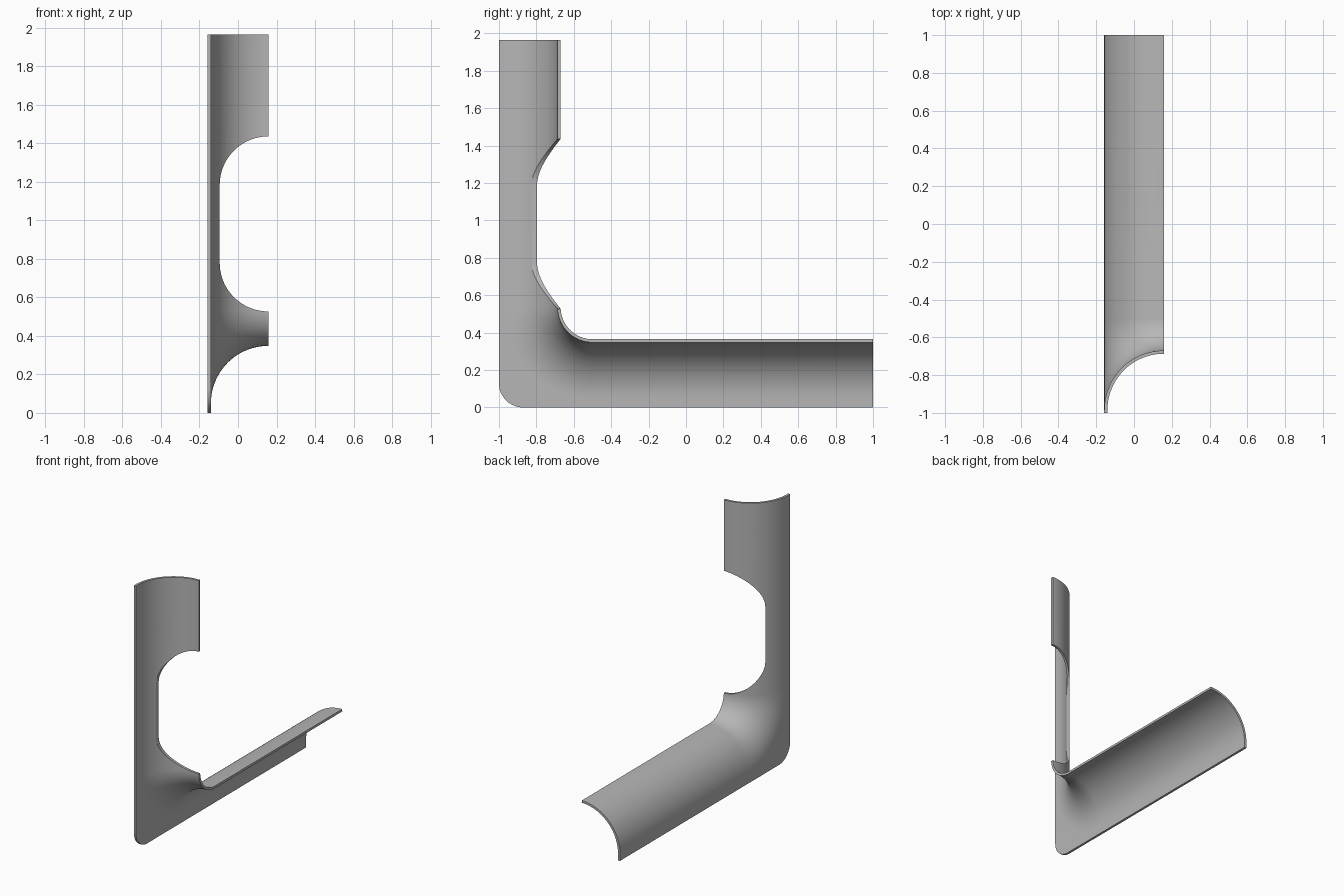
import bpy, bmesh
from math import sin, cos, pi, radians

cube = bpy.data.objects.get("Cube")
if cube:
    bpy.data.objects.remove(cube)

grey = bpy.data.materials.new("plain grey")
grey.use_nodes = True
colour = (0.47, 0.47, 0.47, 1)
grey.diffuse_color = colour
grey.node_tree.nodes["Principled BSDF"].inputs["Base Color"].default_value = colour

HALF = 0.1575            # half width in x
R = 2 * HALF             # outer radius of the quarter-round section
THICK = 0.017
BEND_Y, BEND_Z = -0.5, 0.535   # centre of the elbow
AXIS = 0.485             # elbow centre to section centre
CORNER = 0.13            # rounding of the flat heel
TOP, BACK = 1.965, 1.0
ARC, BEND = 28, 28


def make_object(name, bm):
    mesh = bpy.data.meshes.new(name)
    bm.to_mesh(mesh)
    bm.free()
    obj = bpy.data.objects.new(name, mesh)
    bpy.context.collection.objects.link(obj)
    mesh.materials.append(grey)
    return obj


# Quarter-round section: x and distance from the elbow centre
section = []
for i in range(ARC + 1):
    a = pi / 2 * i / ARC
    section.append((HALF - R * sin(a), AXIS - R * cos(a)))


def row(y, z, a, rim):
    """One section across the channel, ending on the flat rim."""
    pts = [(x, y - d * cos(a), z - d * sin(a)) for x, d in section]
    return pts + [(-HALF, *rim)]


# Sweep the section down the upright, round the elbow and along the foot
rows = [row(BEND_Y, TOP, 0, (-1, TOP))]
for i in range(BEND + 1):
    a = pi / 2 * i / BEND
    heel = (-1 + CORNER * (1 - cos(a)), CORNER * (1 - sin(a)))
    rows.append(row(BEND_Y, BEND_Z, a, heel))
rows.append(row(BACK, BEND_Z, pi / 2, (BACK, 0)))

bm = bmesh.new()
grid = [[bm.verts.new(p) for p in r] for r in rows]
for r, s in zip(grid, grid[1:]):
    for j in range(len(r) - 1):
        bm.faces.new((r[j], s[j], s[j + 1], r[j + 1]))
channel = make_object("bent_channel", bm)

# Round-cornered window cutter, open towards +x
CUT_R, LOW, HIGH = 0.2525, 0.527, 1.436
outline = [(0.4, LOW)]
for i in range(25):
    a = pi / 2 * i / 24
    outline.append((HALF - CUT_R * sin(a), LOW + CUT_R * (1 - cos(a))))
outline += [(x, LOW + HIGH - z) for x, z in reversed(outline)]
bm = bmesh.new()
face = bm.faces.new([bm.verts.new((x, -1.2, z)) for x, z in outline])
ext = bmesh.ops.extrude_face_region(bm, geom=[face])
bmesh.ops.translate(bm, vec=(0, 0.9, 0),
                    verts=[v for v in ext["geom"] if isinstance(v, bmesh.types.BMVert)])
bmesh.ops.recalc_face_normals(bm, faces=bm.faces)
cutter = make_object("window_cutter", bm)
cutter.hide_render = True

# Wall thickness, then the window
bpy.ops.object.select_all(action="DESELECT")
channel.select_set(True)
bpy.context.view_layer.objects.active = channel
wall = channel.modifiers.new("wall", "SOLIDIFY")
wall.thickness = THICK
wall.offset = -1
wall.use_even_offset = True
bpy.ops.object.modifier_apply(modifier="wall")
window = channel.modifiers.new("window", "BOOLEAN")
window.operation = "DIFFERENCE"
window.solver = "EXACT"
window.object = cutter
bpy.ops.object.modifier_apply(modifier="window")
bpy.data.objects.remove(cutter)
bpy.ops.object.shade_smooth_by_angle(angle=radians(30))
